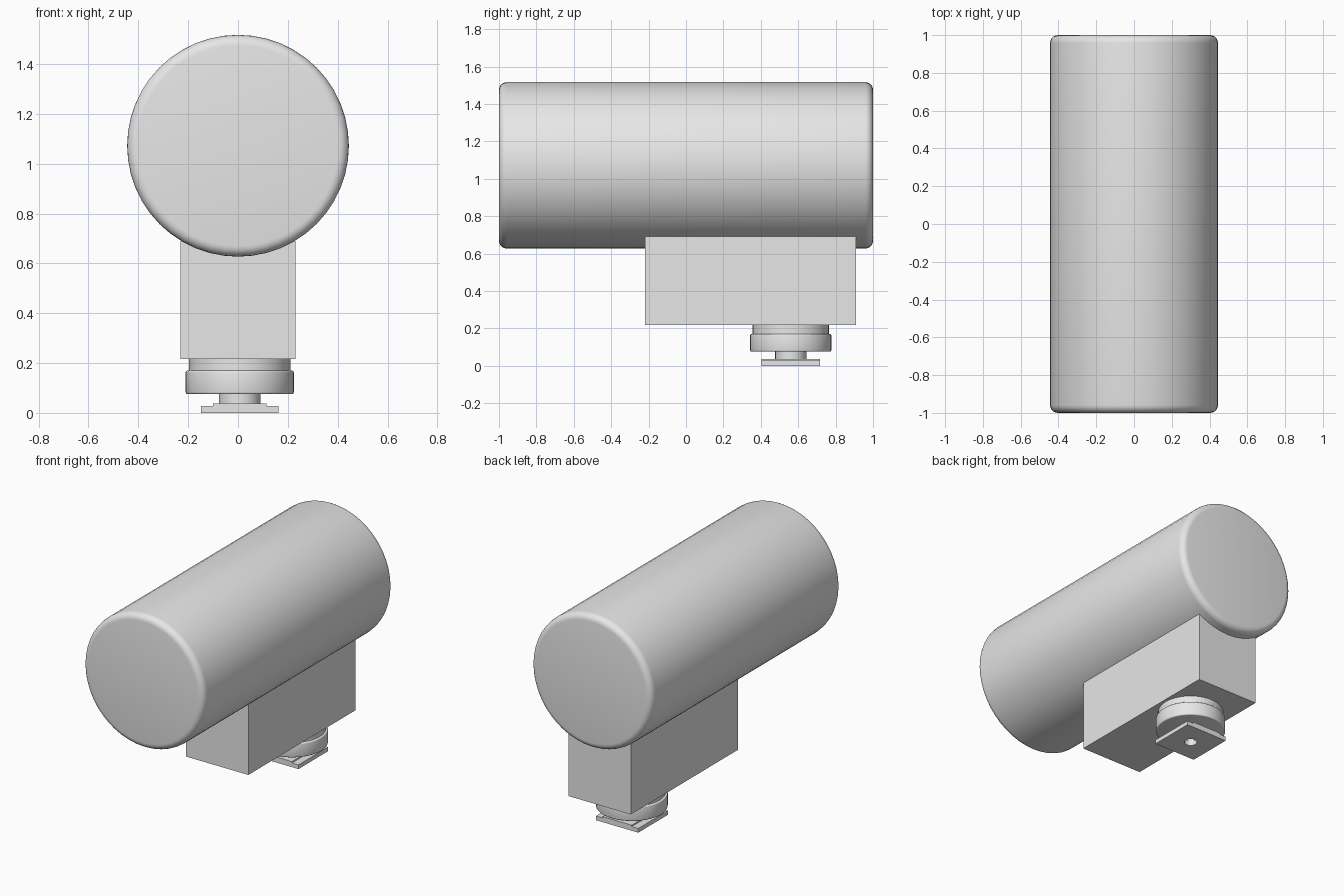
import bpy
import math

cube = bpy.data.objects.get("Cube")
if cube:
    bpy.data.objects.remove(cube, do_unlink=True)

# Single plain grey material
grey = bpy.data.materials.new("plain grey")
grey.use_nodes = True
grey.diffuse_color = (0.8, 0.8, 0.8, 1)
grey.node_tree.nodes["Principled BSDF"].inputs["Base Color"].default_value = (0.8, 0.8, 0.8, 1)

FOOT_X, FOOT_Y = 0.007, 0.56


def finish(obj, name, bevel=0, segments=3):
    obj.name = name
    obj.data.materials.append(grey)
    bpy.ops.object.transform_apply(location=False, rotation=True, scale=True)
    if bevel:
        mod = obj.modifiers.new("rounded rim", "BEVEL")
        mod.width = bevel
        mod.segments = segments
        mod.limit_method = "ANGLE"
        mod.angle_limit = math.radians(40)
        bpy.ops.object.modifier_apply(modifier=mod.name)
    return obj


def box(name, x, y, z):
    """Box spanning the given (low, high) ranges."""
    spans = (x, y, z)
    bpy.ops.mesh.primitive_cube_add(size=1, location=[(a + b) / 2 for a, b in spans])
    obj = bpy.context.object
    obj.scale = [b - a for a, b in spans]
    return finish(obj, name)


def disc(name, radius, z, bevel=0):
    """Upright round part on the foot axis."""
    bpy.ops.mesh.primitive_cylinder_add(vertices=48, radius=radius, depth=z[1] - z[0],
                                        location=(FOOT_X, FOOT_Y, sum(z) / 2))
    obj = finish(bpy.context.object, name, bevel)
    bpy.ops.object.shade_smooth_by_angle(angle=math.radians(40))
    return obj


# Main barrel lying along y, with rounded rims
bpy.ops.mesh.primitive_cylinder_add(vertices=48, radius=0.445, depth=2,
                                    location=(0, 0, 1.072), rotation=(math.pi / 2, 0, 0))
finish(bpy.context.object, "barrel", 0.042, 5)
bpy.ops.object.shade_smooth_by_angle(angle=math.radians(40))

# Block under the barrel
box("body_block", (-0.23, 0.23), (-0.22, 0.91), (0.217, 0.69))

# Round collar, locking wheel and stem
disc("collar", 0.204, (0.165, 0.217))
disc("locking_wheel", 0.217, (0.075, 0.17), 0.008)
stem = disc("stem", 0.083, (0.028, 0.08))

# Square shoe plate with a raised middle rail
plate = box("shoe_plate", (FOOT_X - 0.156, FOOT_X + 0.156),
            (FOOT_Y - 0.156, FOOT_Y + 0.156), (0, 0.028))
rail = box("shoe_rail", (FOOT_X - 0.108, FOOT_X + 0.108),
           (FOOT_Y - 0.156, FOOT_Y + 0.156), (0.027, 0.037))

# Round hole bored up through the plate
cutter = disc("hole_cutter", 0.04, (-0.05, 0.07))
cutter.hide_render = True
cutter.hide_viewport = True
for part in (plate, rail, stem):
    mod = part.modifiers.new("hole", "BOOLEAN")
    mod.operation = "DIFFERENCE"
    mod.solver = "EXACT"
    mod.object = cutter
